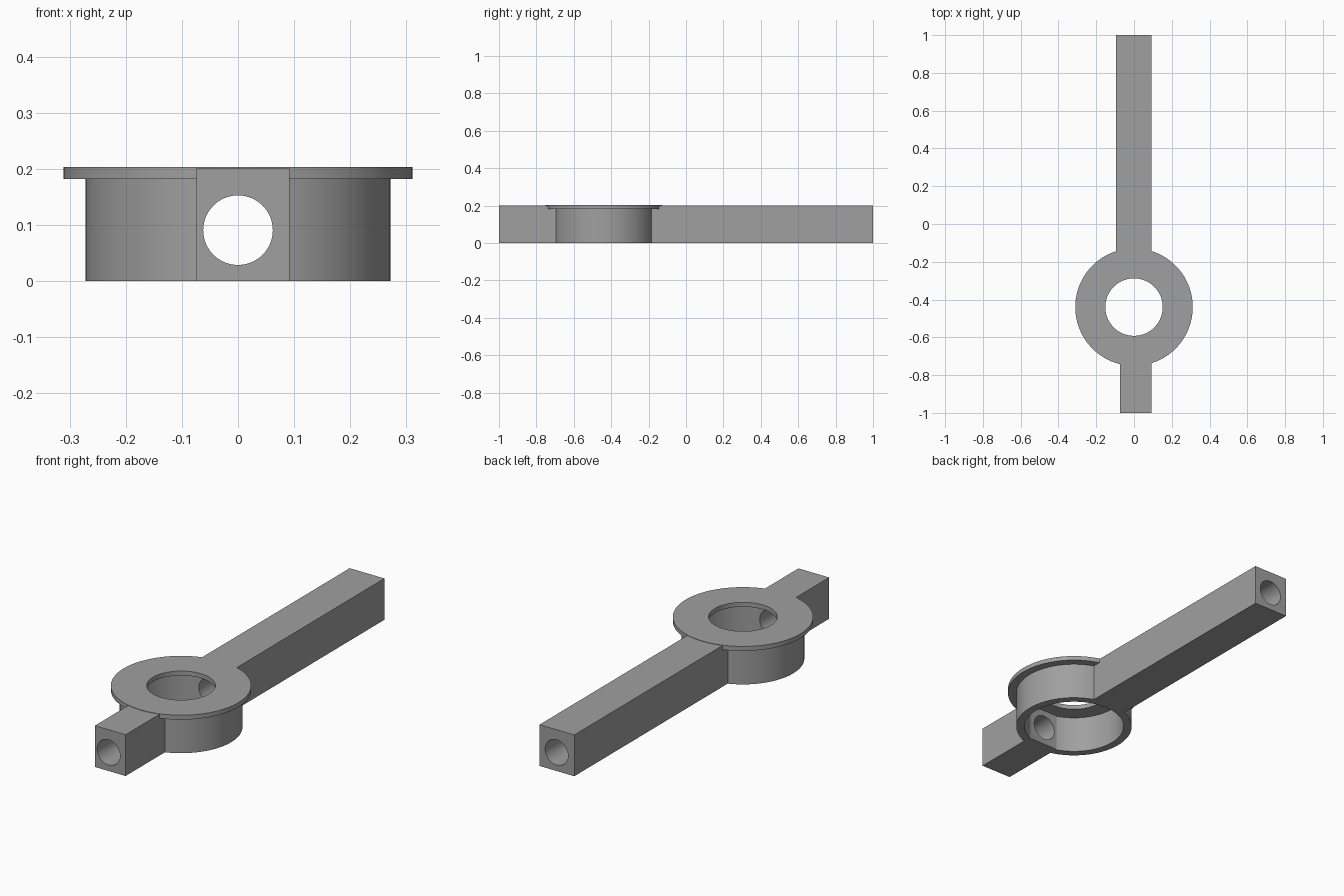
import bpy
import math

if "Cube" in bpy.data.objects:
    bpy.data.objects.remove(bpy.data.objects["Cube"])

RING_Y = -0.44      # centre of the round cup
grey = bpy.data.materials.new("mid grey")
grey.diffuse_color = (0.35, 0.35, 0.35, 1)
grey.use_nodes = True
grey.node_tree.nodes["Principled BSDF"].inputs["Base Color"].default_value = grey.diffuse_color


def cylinder(name, radius, z0, z1, sides=96):
    bpy.ops.mesh.primitive_cylinder_add(vertices=sides, radius=radius, depth=z1 - z0,
                                        location=(0, RING_Y, (z0 + z1) / 2))
    bpy.context.object.name = name
    return bpy.context.object


def bar(name, x0, x1, y0, y1, z1=0.202):
    bpy.ops.mesh.primitive_cube_add(size=1, location=((x0 + x1) / 2, (y0 + y1) / 2, z1 / 2))
    ob = bpy.context.object
    ob.name = name
    ob.scale = (x1 - x0, y1 - y0, z1)
    bpy.ops.object.transform_apply(location=True, rotation=False, scale=True)
    return ob


def combine(target, tool, operation):
    mod = target.modifiers.new(operation.lower(), 'BOOLEAN')
    mod.operation = operation
    mod.solver = 'EXACT'
    mod.object = tool
    bpy.context.view_layer.objects.active = target
    bpy.ops.object.modifier_apply(modifier=mod.name)
    bpy.data.objects.remove(tool)


# Cup wall, open at the bottom, under a wide flange with a smaller hole
body = cylinder("ring_holder_with_arms", 0.272, 0, 0.192)
combine(body, cylinder("cup_hollow", 0.234, -0.1, 0.3), 'DIFFERENCE')
flange = cylinder("flange", 0.311, 0.182, 0.204)
combine(flange, cylinder("flange_hole", 0.152, 0.1, 0.3), 'DIFFERENCE')
combine(body, flange, 'UNION')

# Short front arm and long back arm
combine(body, bar("front_arm", -0.074, 0.092, -1.0, RING_Y - 0.218), 'UNION')
combine(body, bar("back_arm", -0.096, 0.092, RING_Y + 0.245, 1.0), 'UNION')

# Round bore running the full length of both arms
bpy.ops.mesh.primitive_cylinder_add(vertices=64, radius=0.062, depth=2.4,
                                    location=(0, 0, 0.091), rotation=(math.pi / 2, 0, 0))
combine(body, bpy.context.object, 'DIFFERENCE')

# Finish
body.data.materials.clear()
body.data.materials.append(grey)
for poly in body.data.polygons:
    poly.material_index = 0
bpy.ops.object.select_all(action='DESELECT')
body.select_set(True)
bpy.context.view_layer.objects.active = body
bpy.ops.object.shade_smooth_by_angle(angle=math.radians(30))
